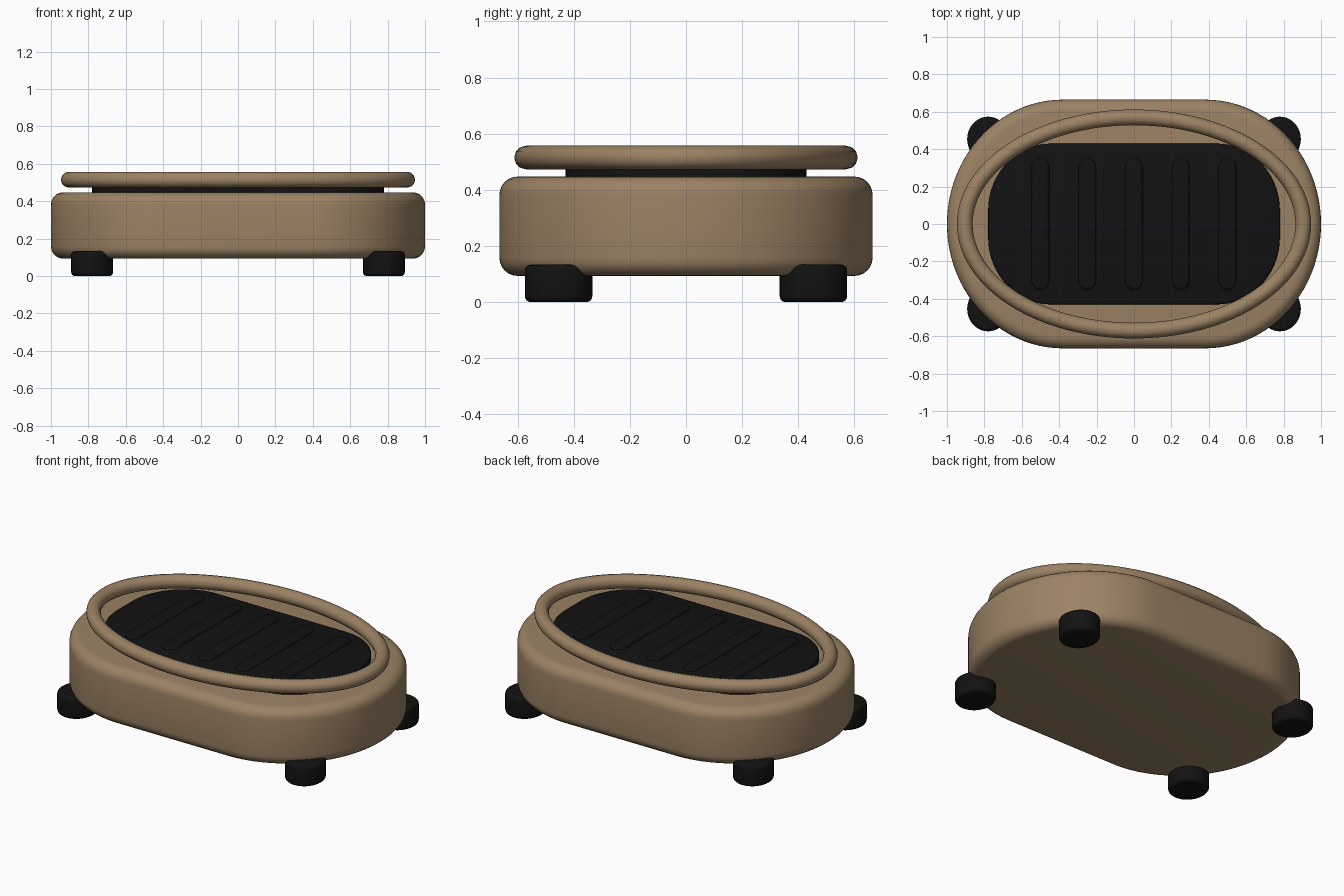
import bpy, bmesh, math

cube = bpy.data.objects.get("Cube")
if cube:
    bpy.data.objects.remove(cube, do_unlink=True)


def material(name, rgb):
    mat = bpy.data.materials.new(name)
    mat.use_nodes = True
    mat.diffuse_color = (*rgb, 1)
    bsdf = mat.node_tree.nodes["Principled BSDF"]
    bsdf.inputs["Base Color"].default_value = (*rgb, 1)
    bsdf.inputs["Roughness"].default_value = 0.6
    return mat


tan = material("warm tan", (0.33, 0.225, 0.128))
black = material("rubber black", (0.006, 0.006, 0.006))


def outline(cx, cy, rx, ry, steps):
    """Rounded rectangle: elliptical corners centred on (+-cx, +-cy)."""
    points = []
    for quarter, (sx, sy) in enumerate([(1, 1), (-1, 1), (-1, -1), (1, -1)]):
        for i in range(steps):
            # Corners joined by straight runs need both end points
            span = steps if cx == cy == 0 else steps - 1
            a = (quarter + i / span) * math.pi / 2
            points.append((sx * cx + rx * math.cos(a), sy * cy + ry * math.sin(a)))
    return points


def loft(name, mat, profile, cx, cy, rx, ry, at=(0, 0), steps=16, closed=False):
    """Stack outlines, each given as (inset, height); cap them or close the loop."""
    bm = bmesh.new()
    rings = [[bm.verts.new((x + at[0], y + at[1], z))
              for x, y in outline(cx, cy, rx - inset, ry - inset, steps)]
             for inset, z in profile]
    pairs = list(zip(rings, rings[1:]))
    if closed:
        pairs.append((rings[-1], rings[0]))
    else:
        bm.faces.new(rings[0][::-1])
        bm.faces.new(rings[-1])
    for low, high in pairs:
        for i in range(len(low)):
            j = (i + 1) % len(low)
            bm.faces.new((low[i], low[j], high[j], high[i]))
    bmesh.ops.remove_doubles(bm, verts=bm.verts, dist=0.00001)
    bmesh.ops.recalc_face_normals(bm, faces=bm.faces)
    mesh = bpy.data.meshes.new(name)
    bm.to_mesh(mesh)
    bm.free()
    mesh.materials.append(mat)
    obj = bpy.data.objects.new(name, mesh)
    bpy.context.collection.objects.link(obj)
    bpy.ops.object.select_all(action='DESELECT')
    obj.select_set(True)
    bpy.context.view_layer.objects.active = obj
    bpy.ops.object.shade_smooth_by_angle(angle=math.radians(35))
    return obj


def rounded(bottom, top, r_low, r_high, n=6):
    """Side profile with rounded bottom and top edges."""
    angles = [i / n * math.pi / 2 for i in range(n + 1)]
    low = [(r_low * (1 - math.sin(a)), bottom + r_low * (1 - math.cos(a))) for a in angles]
    high = [(r_high * (1 - math.cos(a)), top - r_high * (1 - math.sin(a))) for a in angles]
    return low + high


# Main body
loft("body", tan, rounded(0.093, 0.447, 0.065, 0.065), 0.38, 0, 0.62, 0.665, steps=24)

# Rubber tread pad and its raised ribs
loft("tread_pad", black, rounded(0.43, 0.485, 0.01, 0.012, 3), 0.44, 0.07, 0.34, 0.36)
for k in range(5):
    loft(f"tread_rib_{k + 1}", black, rounded(0.47, 0.5, 0.005, 0.014, 3),
         0, 0.305, 0.047, 0.047, at=((k - 2) * 0.25, 0), steps=8)

# Oval rim floating above the body
tube = 0.042
rim = [(tube - tube * math.cos(a), 0.515 + tube * math.sin(a))
       for a in (i * math.tau / 12 for i in range(12))]
loft("rim_ring", tan, rim, 0, 0, 0.947, 0.612, steps=24, closed=True)

# Four feet
for side, sx in (("left", 1), ("right", -1)):
    for end, sy in (("front", -1), ("back", 1)):
        loft(f"foot_{end}_{side}", black, rounded(0, 0.133, 0.02, 0.02, 4),
             0, 0, 0.112, 0.12, at=(sx * 0.78, sy * 0.454), steps=10)
